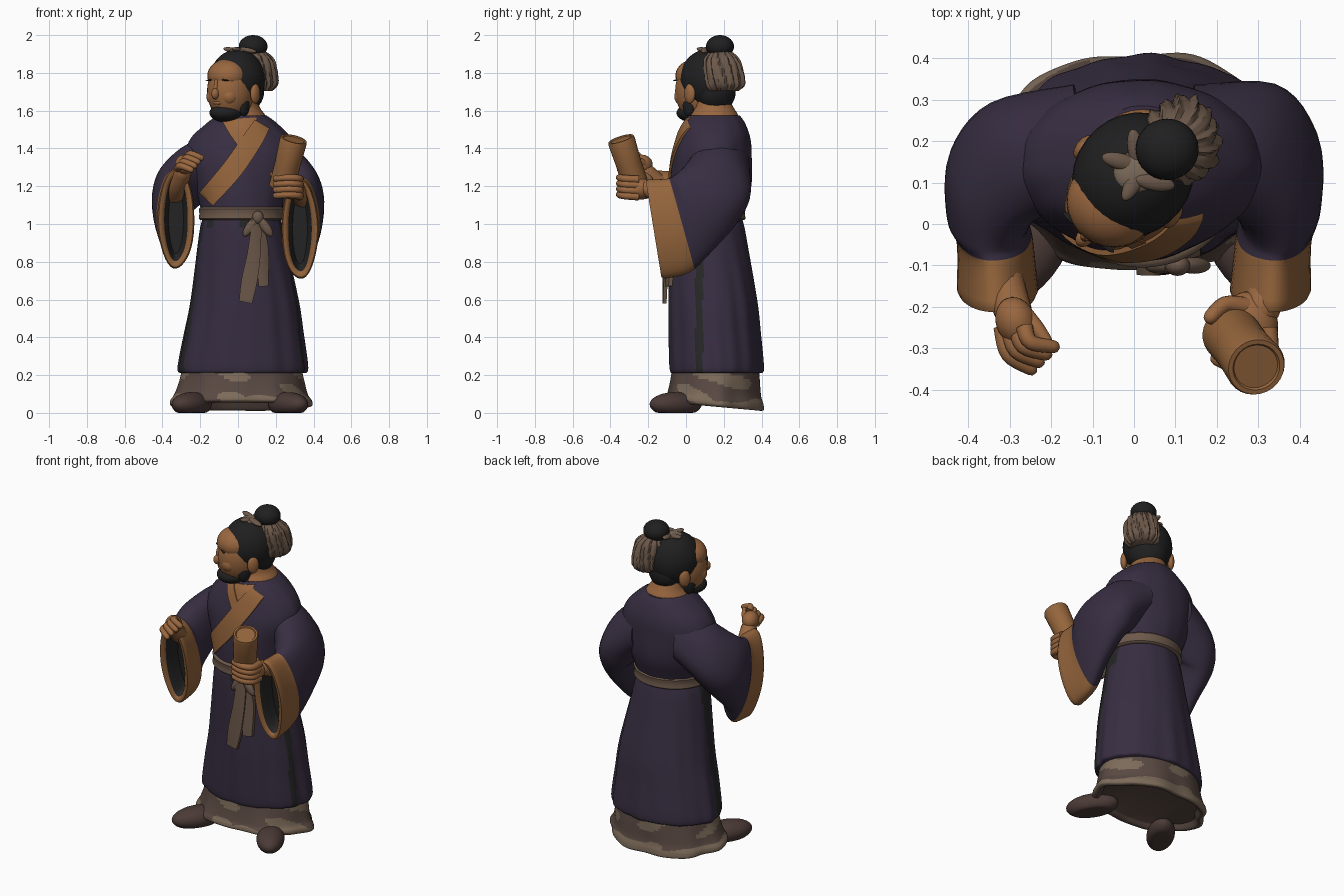
import bpy, bmesh, math
from mathutils import Vector, Matrix
from mathutils.bvhtree import BVHTree

cube = bpy.data.objects.get("Cube")
if cube:
    bpy.data.objects.remove(cube, do_unlink=True)


def material(name, *rgb):
    m = bpy.data.materials.new(name)
    m.use_nodes = True
    m.diffuse_color = (*rgb, 1)
    b = m.node_tree.nodes["Principled BSDF"]
    b.inputs["Base Color"].default_value = (*rgb, 1)
    b.inputs["Roughness"].default_value = 0.9
    return m


SKIN = material("skin", 0.32, 0.135, 0.05)
TRIM = material("ochre trim", 0.30, 0.13, 0.045)
ROBE = material("dark violet cloth", 0.039, 0.027, 0.053)
HAIR = material("black hair", 0.014, 0.014, 0.015)
DARK = material("dark lining", 0.02, 0.02, 0.021)
SASH = material("grey brown cloth", 0.15, 0.098, 0.068)
SKIRT = material("brown underskirt", 0.10, 0.066, 0.054)
PALE = material("pale underskirt patches", 0.20, 0.145, 0.10)
SHOE = material("shoe brown", 0.07, 0.043, 0.037)


def finish(name, bm, mats, rule=None, angle=50):
    bmesh.ops.recalc_face_normals(bm, faces=bm.faces)
    if rule:
        for f in bm.faces:
            f.material_index = rule(f)
    me = bpy.data.meshes.new(name)
    bm.to_mesh(me)
    bm.free()
    for m in mats:
        me.materials.append(m)
    ob = bpy.data.objects.new(name, me)
    bpy.context.collection.objects.link(ob)
    bpy.ops.object.select_all(action='DESELECT')
    ob.select_set(True)
    bpy.context.view_layer.objects.active = ob
    bpy.ops.object.shade_smooth_by_angle(angle=math.radians(angle))
    return ob


def spline(p, steps):
    """Catmull-Rom through tuples of numbers or vectors."""
    if steps == 1:
        return p
    out = []
    for i in range(len(p) - 1):
        a, b, c, d = p[max(i - 1, 0)], p[i], p[i + 1], p[min(i + 2, len(p) - 1)]
        for s in range(steps):
            t = s / steps
            out.append(tuple(y + t / 2 * (z - x + t * (2 * x - 5 * y + 4 * z - w + t * (3 * (y - z) + w - x)))
                             for x, y, z, w in zip(a, b, c, d)))
    return out + [p[-1]]


def loft(name, sections, mats, steps=4, sides=32, fold=None, rule=None, angle=50):
    """Skin over ellipses given as (centre, first axis, second axis); rule sees (row, centre)."""
    bm = bmesh.new()
    layer = bm.faces.layers.int.new("row")
    rings = []
    for c, u, v in spline(sections, steps):
        ring = []
        for k in range(sides):
            a = 2 * math.pi * k / sides
            s = 1 + (fold(a, c.z) if fold else 0)
            ring.append(bm.verts.new(c + (u * math.cos(a) + v * math.sin(a)) * s))
        rings.append(ring)
    for i in range(len(rings) - 1):
        for k in range(sides):
            j = (k + 1) % sides
            bm.faces.new((rings[i][k], rings[i][j], rings[i + 1][j], rings[i + 1][k]))[layer] = i
    bm.faces.new(rings[0])
    bm.faces.new(rings[-1])[layer] = len(rings)
    paint = (lambda f: rule(f[layer], f.calc_center_median())) if rule else None
    return finish(name, bm, mats, paint, angle)


def level(cx, cy, z, rx, ry, dip=0):
    return Vector((cx, cy, z)), Vector((rx, 0, 0)), Vector((0, ry, -dip))


def blob(name, loc, size, mat, turn=0, floor=None, tilt=0):
    bm = bmesh.new()
    bmesh.ops.create_uvsphere(bm, u_segments=28, v_segments=18, radius=1)
    m = Matrix.Translation(loc) @ Matrix.Rotation(math.radians(turn), 4, 'Z') @ Matrix.Rotation(math.radians(tilt), 4, 'Y')
    bm.transform(m @ Matrix.Diagonal((*size, 1)))
    if floor is not None:
        for v in bm.verts:
            v.co.z = max(v.co.z, floor)
    return finish(name, bm, [mat])


def tube(name, pts, r0, r1, mat):
    """Rounded limb or finger along a path."""
    path = [Vector(p) for p in spline(pts, 5)]
    secs = []
    n = len(path) - 1
    for i, p in enumerate(path):
        d = (path[min(i + 1, n)] - path[max(i - 1, 0)]).normalized()
        side = d.cross(Vector((0.1, 0.2, 1))).normalized()
        r = r0 + (r1 - r0) * i / n
        secs.append((p, side * r, d.cross(side) * r))
    p, u, v = secs[-1]
    secs += [(p + d * r1 * 0.6, u * 0.75, v * 0.75), (p + d * r1 * 0.9, u * 0.3, v * 0.3)]
    return loft(name, secs, [mat], steps=1, sides=14)


# Underskirt with a wavy rolled hem, hollow below
hem = [level(.02, .16, .32, .30, .22), level(.02, .155, .18, .325, .238), level(.015, .15, .1, .345, .25, .01),
       level(.015, .15, .065, .365, .262, .02), level(.015, .15, .04, .362, .262, .025),
       level(.015, .15, .035, .335, .235, .02), level(.015, .15, .065, .31, .21, .01)]
loft("underskirt", hem, [SKIRT, PALE], steps=7, sides=128,
     fold=lambda a, z: (.04 * math.sin(6 * a + 1) + .015 * math.sin(11 * a)) * max(0, 1 - z / .25),
     rule=lambda r, c: int(15 < r < 32 and c.z < .075 + .02 * math.sin(c.x * 14)
                           or r < 32 and math.sin(c.x * 19 + 2) + math.sin(c.z * 45 + c.y * 15 + c.x * 9) > .85))

# Shoes, toes turned outward
for side, s in (("left", 1), ("right", -1)):
    blob(side + "_shoe", (.255 * s + .01, -.055, .045), (.08, .155, .065), SHOE, 32 * s, 0)


# Long robe with side slits
def robe_fold(a, z):
    drop = max(0, min(1, (1 - z) / .6))
    return drop * (.012 * math.sin(9 * a) + .008 * math.sin(17 * a + 1)) + .004 * math.sin(13 * a + 6 * z)


def robe_rule(row, c):
    slit = .05 < c.y < .09 if c.x > 0 else .06 < c.y < .13
    under_belt = .97 < c.z < 1.02 and c.y < 0 and math.sin(c.x * 25) > .2
    under_arm = .9 < c.z < 1.02 and abs(c.x) > .15 and .03 < c.y < .14
    return int(under_belt or under_arm or (c.z < .95 and abs(c.x) > .15 and slit))


robe = loft("robe", [level(.025, .16, .21, .325, .235), level(.025, .16, .24, .342, .248),
                     level(.03, .15, .42, .315, .243), level(.035, .14, .6, .285, .235),
                     level(.02, .11, .95, .225, .205), level(.02, .105, 1.05, .21, .195),
                     level(.015, .13, 1.2, .25, .215), level(.015, .14, 1.35, .295, .208),
                     level(.015, .15, 1.45, .268, .192), level(.02, .15, 1.53, .19, .165),
                     level(.02, .15, 1.575, .13, .135)],
            [ROBE, DARK], steps=6, sides=128, fold=robe_fold, rule=robe_rule)
surface = BVHTree.FromPolygons([v.co for v in robe.data.vertices], [p.vertices for p in robe.data.polygons])


def ribbon(name, pts, mat, lift, thick):
    """Band laid on the robe front; points are (x, z, half width)."""
    bm = bmesh.new()
    path = spline(pts, 8)
    rows = []
    for i, (x, z, w) in enumerate(path):
        a, b = path[max(i - 1, 0)], path[min(i + 1, len(path) - 1)]
        d = Vector((b[0] - a[0], b[1] - a[1])).normalized()
        row = []
        for k in range(7):
            t = (k / 3 - 1) * w
            px, pz = x - d.y * t, z + d.x * t
            hit = surface.ray_cast(Vector((px, -1, pz)), Vector((0, 1, 0)))[0]
            row.append(bm.verts.new((px, (hit.y if hit else .1) - lift, pz)))
        rows.append(row)
    for r, q in zip(rows, rows[1:]):
        for k in range(6):
            bm.faces.new((r[k], r[k + 1], q[k + 1], q[k]))
    back = bmesh.ops.extrude_face_region(bm, geom=bm.faces[:])["geom"]
    bmesh.ops.translate(bm, vec=(0, thick, 0), verts=[v for v in back if isinstance(v, bmesh.types.BMVert)])
    return finish(name, bm, [mat])


# Neck opening, crossed collar, belt and sash
ribbon("chest_skin", [(.03, 1.42, .01), (.03, 1.48, .045), (.025, 1.56, .075)], SKIN, .004, .008)
ribbon("inner_collar", [(-.06, 1.555, .026), (-.02, 1.49, .028), (.04, 1.4, .025)], TRIM, .009, .02)
ribbon("outer_collar", [(.128, 1.53, .045), (.08, 1.45, .053), (-.03, 1.29, .055), (-.17, 1.13, .05)], TRIM, .013, .03)
loft("belt", [level(.02, .105, z, .21 + g, .192 + g) for z, g in
              ((1.02, .005), (1.028, .018), (1.055, .014), (1.08, .018), (1.09, .005))], [SASH], steps=2, sides=64)
ribbon("long_sash_tail", [(.1, 1.03, .025), (.085, .85, .035), (.06, .7, .042), (.04, .585, .035)], SASH, .03, .02)
ribbon("short_sash_tail", [(.1, 1.03, .02), (.125, .88, .035), (.135, .67, .026)], SASH, .022, .02)
for x, tilt in ((.065, 35), (.145, -35)):
    blob("sash_bow_loop", (x, -.1, .985), (.025, .02, .06), SASH, 0, None, tilt)
blob("sash_knot", (.105, -.1, 1.035), (.03, .025, .035), SASH)

# Wide sleeves with ochre cuffs: (x, top y, top z, bottom y, bottom z, half width, width turn)
SLEEVE = [(.12, .15, 1.5, .22, 1.2, .15, 80), (.25, .10, 1.425, .28, 1.08, .155, 50),
          (.33, .01, 1.325, .26, 1.0, .125, 22), (.352, -.06, 1.26, .14, .86, .1, 6),
          (.335, -.10, 1.24, .02, .745, .092, 0), (.328, -.2, 1.235, -.115, .71, .098, 0)]
for side, s, up, forward in (("left", 1, 0, 0), ("right", -1, .055, .06)):
    secs = []
    for i, (x, ty, tz, by, bz, w, turn) in enumerate(SLEEVE):
        lift = up * max(0, i - 1) / 4
        a = Vector((x * s, ty, tz + lift))
        b = Vector((x * s, by - (forward if 0 < i < 4 else 0), bz + lift))
        t = math.radians(turn)
        secs.append((a / 2 + b / 2, Vector((w * s * math.cos(t), w * math.sin(t), 0)), (a - b) / 2))
    secs = [tuple(Vector(q) for q in sec) for sec in spline(secs, 5)]
    c, u, v = secs[-1]
    rim = len(secs)
    for dy, k, kv in ((-.014, .93, .97), (-.014, .78, .91), (.0, .62, .85), (.05, .55, .8), (.09, .4, .7)):
        secs.append((c + Vector((0, dy, 0)), u * k, v * kv))
    loft(side + "_sleeve", secs, [ROBE, TRIM, DARK], steps=1, sides=40,
         fold=lambda a, z: .012 * math.sin(5 * a + 8 * z),
         rule=lambda r, c: 2 if r > rim + 1 else int(r > rim - 8))

# Raised right hand
tube("right_forearm", [(-.335, -.05, 1.16), (-.315, -.14, 1.21), (-.29, -.215, 1.28)], .058, .045, SKIN)
blob("right_palm", (-.285, -.235, 1.315), (.048, .06, .052), SKIN, 20)
for i in range(4):
    x, z = -.318 + .018 * i, 1.295 + .021 * i
    tube("right_finger", [(x, -.25, z), (x + .015, -.315 + .01 * i, z + .012), (x + .07, -.35 + .018 * i, z - .008)],
         .021, .016, SKIN)
tube("right_thumb", [(-.27, -.21, 1.31), (-.235, -.25, 1.335), (-.21, -.285, 1.345)], .022, .015, SKIN)

# Left hand holding the rolled scroll
tube("left_forearm", [(.34, -.05, 1.13), (.33, -.13, 1.16), (.305, -.21, 1.19)], .052, .045, SKIN)
blob("left_palm", (.285, -.235, 1.185), (.06, .075, .055), SKIN, 25)
for i in range(4):
    z = 1.145 + .03 * i
    tube("left_finger", [(.325, -.25, z), (.325, -.325, z + .005), (.27, -.352, z + .01), (.2, -.325, z + .005)],
         .021, .017, SKIN)
tube("left_thumb", [(.27, -.2, 1.21), (.22, -.195, 1.235), (.185, -.225, 1.26)], .024, .018, SKIN)
low, high = Vector((.232, -.262, 1.19)), Vector((.295, -.345, 1.45))
axis = (high - low).normalized()
e1 = axis.cross(Vector((0, 1, 0))).normalized()
e2 = axis.cross(e1)
loft("scroll", [(low.lerp(high, t), e1 * r, e2 * r) for t, r in
                ((0, .06), (.02, .07), (.5, .068), (.96, .073), (1, .069), (1, .058), (.98, .054))],
     [TRIM], steps=1, sides=28, angle=40)

# Neck and head, turned toward the right
loft("neck", [level(.02, .15, 1.5, .15, .13), level(.02, .15, 1.57, .128, .128),
              level(.015, .145, 1.62, .1, .105), level(.0, .11, 1.72, .085, .09)], [SKIN])
TURN = -38
HEAD = Matrix.Translation((-.008, .11, 0)) @ Matrix.Rotation(math.radians(TURN), 4, 'Z')


def head_part(name, loc, size, mat, tilt=0):
    return blob(name, HEAD @ Vector(loc), size, mat, TURN, None, tilt)


head_part("face", (0, -.05, 1.705), (.12, .133, .165), SKIN)
head_part("forehead", (0, -.075, 1.785), (.11, .105, .088), SKIN)
head_part("hair_cap", (0, .01, 1.765), (.142, .157, .16), HAIR)
head_part("hair_back", (0, .06, 1.70), (.115, .1, .11), HAIR)
head_part("beard", (0, -.09, 1.588), (.085, .092, .05), HAIR)
head_part("nose", (0, -.18, 1.69), (.02, .026, .03), SKIN)
head_part("nose_bridge", (0, -.172, 1.725), (.013, .018, .045), SKIN)
head_part("lips", (0, -.16, 1.642), (.03, .018, .012), SKIN)
for s in (1, -1):
    head_part("ear", (.134 * s, -.01, 1.69), (.02, .034, .052), SKIN)
    head_part("sideburn", (.09 * s, -.05, 1.635), (.024, .038, .065), HAIR)
    head_part("cheek", (.045 * s, -.12, 1.675), (.05, .05, .05), SKIN)
    head_part("eyebrow", (.05 * s, -.165, 1.762), (.028, .008, .004), HAIR, 8 * s)

# Topknot with a pleated head cloth
blob("topknot", (.08, .18, 1.94), (.076, .074, .06), HAIR)
loft("head_cloth", [level(.09, .185, 1.915, .05, .05), level(.105, .19, 1.87, .085, .09),
                    level(.112, .2, 1.79, .093, .103), level(.115, .205, 1.735, .088, .1),
                    level(.112, .2, 1.705, .065, .075)], [SASH], sides=96,
     fold=lambda a, z: .06 * math.sin(15 * a + 12 * z) + .04 * math.sin(26 * a + 40 * z) + .03 * math.sin(4 * a + 30 * z))
blob("cloth_centre", (.005, .125, 1.912), (.055, .05, .02), PALE)
for x, y, turn in ((-.03, .15, -15), (.0, .1, 60), (.05, .1, -10), (.005, .18, -80)):
    blob("cloth_tie", (x, y, 1.92), (.05, .02, .014), SASH, turn, None, 10)
